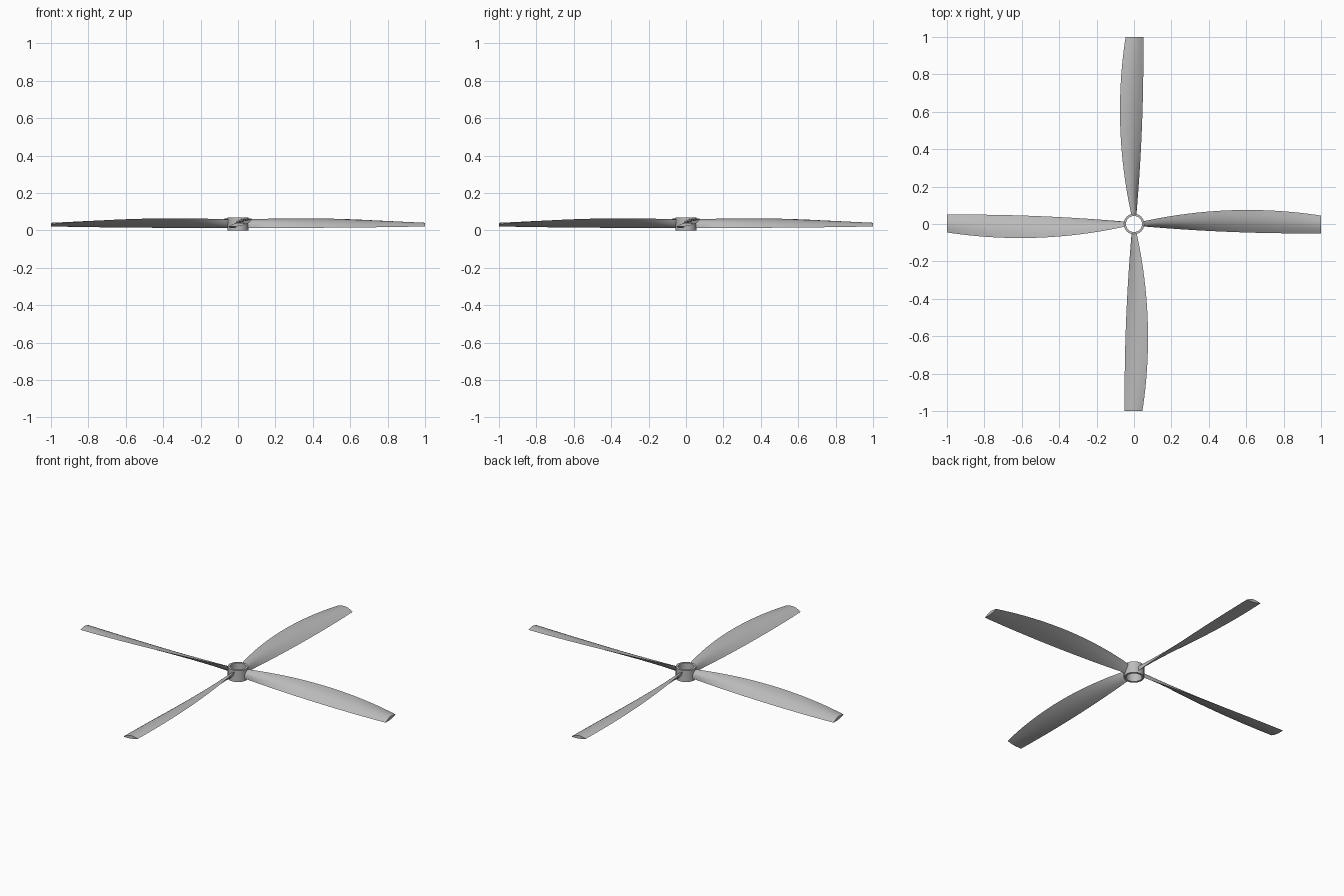
import bpy, bmesh, math
from mathutils import Vector

cube = bpy.data.objects.get("Cube")
if cube:
    bpy.data.objects.remove(cube, do_unlink=True)

grey = bpy.data.materials.new("light_grey")
grey.use_nodes = True
colour = (0.5, 0.5, 0.5, 1)
grey.diffuse_color = colour
grey.node_tree.nodes["Principled BSDF"].inputs["Base Color"].default_value = colour

ROOT, TIP, STATIONS, STEPS = 0.046, 1.0, 24, 12


def finish(name, bm):
    bmesh.ops.recalc_face_normals(bm, faces=bm.faces)
    mesh = bpy.data.meshes.new(name)
    bm.to_mesh(mesh)
    bm.free()
    mesh.materials.append(grey)
    obj = bpy.data.objects.new(name, mesh)
    bpy.context.collection.objects.link(obj)
    bpy.ops.object.select_all(action="DESELECT")
    obj.select_set(True)
    bpy.context.view_layer.objects.active = obj
    bpy.ops.object.shade_smooth_by_angle(angle=math.radians(40))
    return obj


def curve(x, points):
    """Parabola through three (x, value) points."""
    total = 0
    for i, (xi, value) in enumerate(points):
        for j, (xj, _) in enumerate(points):
            if i != j:
                value *= (x - xj) / (xi - xj)
        total += value
    return total


# Twisted blade section: a cambered lens between a low and a high edge
def section(x):
    low = Vector((x, curve(x, [(0.04, -0.012), (0.4, -0.037), (1, -0.05)]),
                  curve(x, [(0.04, 0.014), (0.6, 0.015), (1, 0.021)])))
    high = Vector((x, curve(x, [(0.04, 0.012), (0.6, 0.075), (1, 0.045)]),
                   curve(x, [(0.04, 0.058), (0.4, 0.064), (1, 0.033)])))
    chord = high - low
    up = Vector((1, 0, 0)).cross(chord).normalized()
    top = [low + chord * (i / STEPS) + up * 0.013 * math.sin(math.pi * i / STEPS)
           for i in range(STEPS + 1)]
    under = [low + chord * (i / STEPS) - up * 0.005 * math.sin(math.pi * i / STEPS)
             for i in range(STEPS - 1, 0, -1)]
    return top + under


def blade(name, angle):
    bm = bmesh.new()
    rings = [[bm.verts.new(p) for p in section(ROOT + (TIP - ROOT) * i / STATIONS)]
             for i in range(STATIONS + 1)]
    n = len(rings[0])
    for a, b in zip(rings, rings[1:]):
        for k in range(n):
            bm.faces.new((a[k], a[(k + 1) % n], b[(k + 1) % n], b[k]))
    bm.faces.new(rings[0])
    bm.faces.new(rings[-1])
    obj = finish(name, bm)
    obj.rotation_euler.z = angle


for i, side in enumerate(("left", "back", "right", "front")):
    blade(side + "_blade", i * math.pi / 2)

# Hub: a plain open ring
bm = bmesh.new()
profile = [(0.043, 0), (0.055, 0), (0.055, 0.068), (0.043, 0.068)]
verts = [bm.verts.new((r, 0, z)) for r, z in profile]
edges = [bm.edges.new((verts[i], verts[(i + 1) % 4])) for i in range(4)]
bmesh.ops.spin(bm, geom=verts + edges, cent=(0, 0, 0), axis=(0, 0, 1),
               angle=math.tau, steps=48, use_merge=True)
bmesh.ops.remove_doubles(bm, verts=bm.verts, dist=0.0001)
finish("hub_ring", bm)
